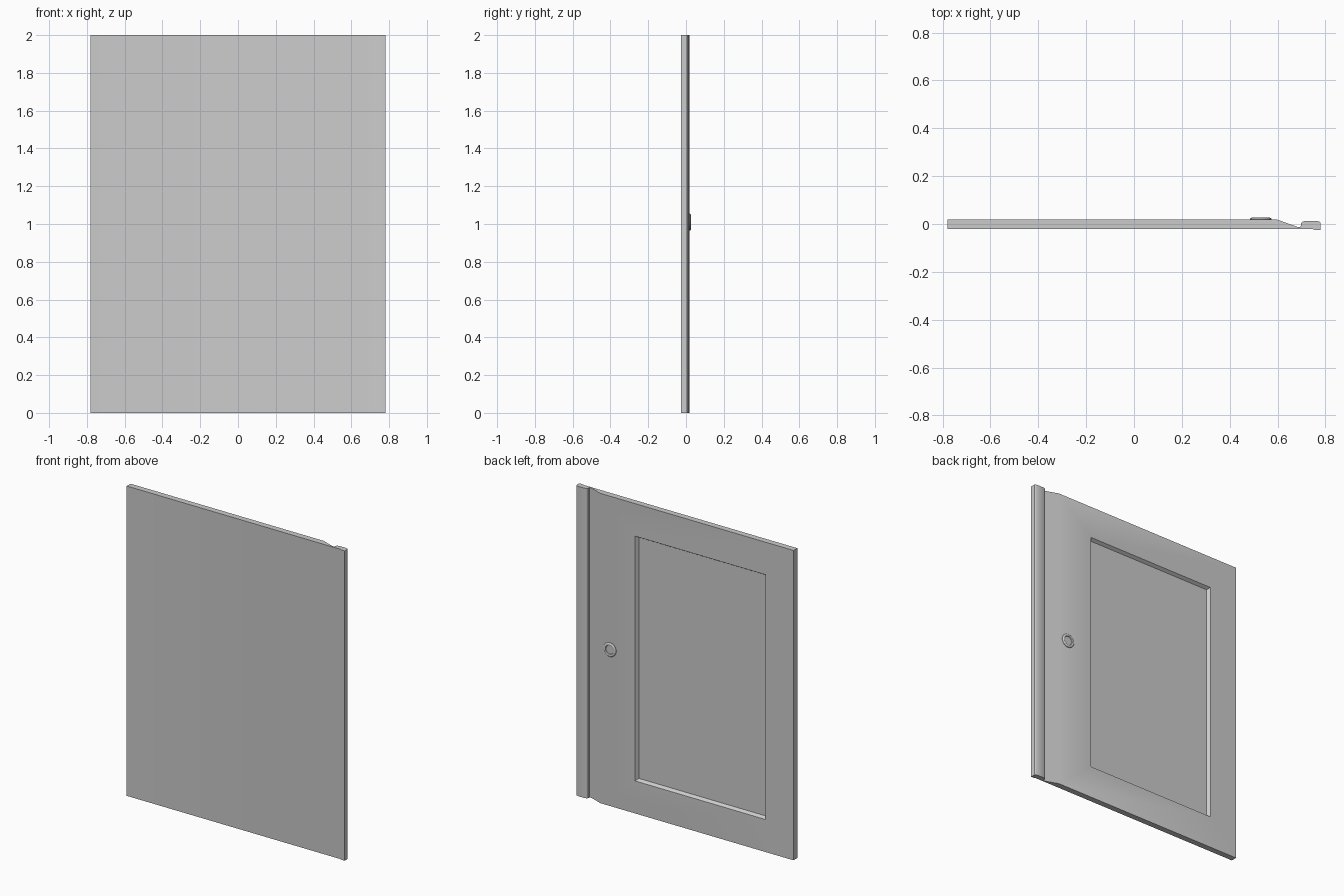
import bpy, bmesh, math

if "Cube" in bpy.data.objects:
    bpy.data.objects.remove(bpy.data.objects["Cube"])

def finish(bm, name):
    bmesh.ops.recalc_face_normals(bm, faces=bm.faces)
    mesh = bpy.data.meshes.new(name)
    bm.to_mesh(mesh)
    bm.free()
    ob = bpy.data.objects.new(name, mesh)
    bpy.context.collection.objects.link(ob)
    bpy.ops.object.select_all(action='DESELECT')
    ob.select_set(True)
    bpy.context.view_layer.objects.active = ob
    bpy.ops.object.shade_smooth_by_angle(angle=math.radians(30))
    return ob

# Door leaf: plan profile (x, y) with the sloped edge and rounded side rail
profile = [(-0.78, -0.021), (0.745, -0.021), (0.76, -0.026), (0.78, -0.026),
           (0.78, 0.004), (0.776, 0.009), (0.764, 0.013), (0.715, 0.013),
           (0.703, 0.009), (0.698, 0.003), (0.697, -0.012), (0.683, -0.012),
           (0.60, 0.018), (-0.78, 0.018)]
bm = bmesh.new()
base = bm.faces.new([bm.verts.new((x, y, 0)) for x, y in profile])
ext = bmesh.ops.extrude_face_region(bm, geom=[base])
for v in ext['geom']:
    if isinstance(v, bmesh.types.BMVert):
        v.co.z = 2.0
bmesh.ops.recalc_face_normals(bm, faces=bm.faces)

# Recessed panel on the back, with bevelled walls
back = max((f for f in bm.faces if f.normal.y > 0.99), key=lambda f: f.calc_area())
bmesh.ops.inset_region(bm, faces=[back], thickness=0.2)
for v in back.verts:
    v.co.x = 0.35 if v.co.x > 0 else -0.58
    v.co.z = 1.79 if v.co.z > 1 else 0.21
bmesh.ops.inset_region(bm, faces=[back], thickness=0.017, depth=0)
for v in back.verts:
    v.co.y -= 0.02
finish(bm, "door_leaf")

# Round dished finger pull, lathed around the y axis
pull = [(0.045, 0.016), (0.045, 0.021), (0.042, 0.0245), (0.038, 0.0265),
        (0.033, 0.0265), (0.029, 0.0245), (0.027, 0.020), (0.0, 0.020)]
bm = bmesh.new()
verts = [bm.verts.new((0.53 + r, y, 1.01)) for r, y in pull]
edges = [bm.edges.new(p) for p in zip(verts, verts[1:])]
bmesh.ops.spin(bm, geom=verts + edges, cent=(0.53, 0, 1.01), axis=(0, 1, 0),
               angle=math.tau, steps=32)
bmesh.ops.remove_doubles(bm, verts=bm.verts, dist=1e-5)
finish(bm, "finger_pull")
